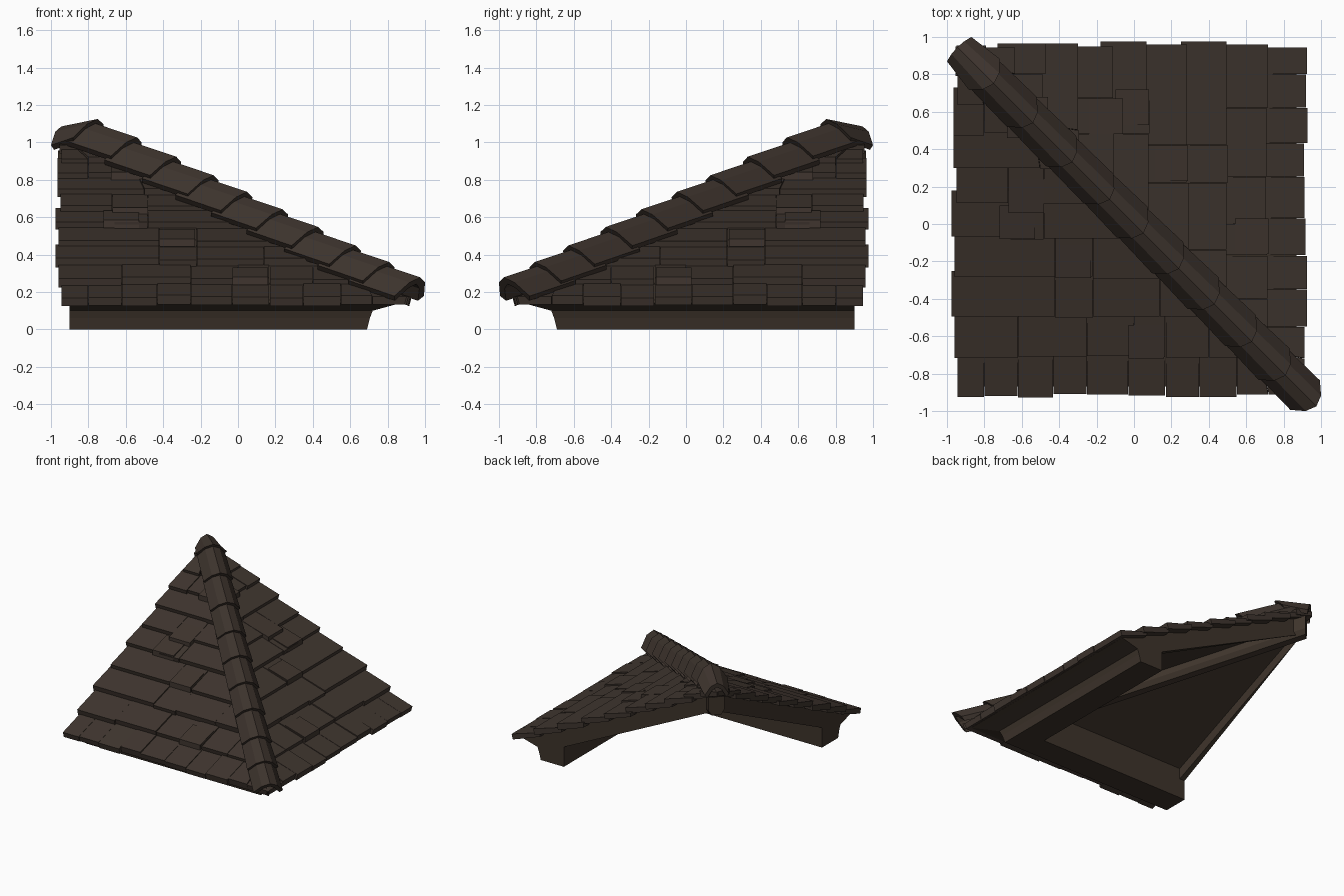
import bpy, bmesh, math, random
from mathutils import Vector

if "Cube" in bpy.data.objects:
    bpy.data.objects.remove(bpy.data.objects["Cube"])

random.seed(4)


def material(name, rgb):
    m = bpy.data.materials.new(name)
    m.diffuse_color = (*rgb, 1)
    m.use_nodes = True
    m.node_tree.nodes["Principled BSDF"].inputs["Base Color"].default_value = m.diffuse_color
    return m


SHINGLE = material("dark brown shingle", (0.050, 0.036, 0.028))
TIMBER = material("dark brown timber", (0.048, 0.034, 0.024))


def surf(y):
    """Height of the front roof slope at depth y."""
    return 0.60 + 0.475 * y


def prism(bm, a, b):
    """Solid between two matching outlines."""
    va = [bm.verts.new(p) for p in a]
    vb = [bm.verts.new(p) for p in b]
    n = len(a)
    bm.faces.new(va)
    bm.faces.new(vb[::-1])
    for i in range(n):
        bm.faces.new((va[i], vb[i], vb[(i + 1) % n], va[(i + 1) % n]))


def finish(bm, name, mat, mirror=False):
    if mirror:  # reflect across the hip diagonal
        for v in bm.verts:
            v.co.x, v.co.y = -v.co.y, -v.co.x
    bmesh.ops.dissolve_degenerate(bm, dist=1e-5, edges=bm.edges[:])
    bmesh.ops.recalc_face_normals(bm, faces=bm.faces[:])
    me = bpy.data.meshes.new(name)
    bm.to_mesh(me)
    bm.free()
    me.materials.append(mat)
    ob = bpy.data.objects.new(name, me)
    bpy.context.collection.objects.link(ob)
    return ob


def run(bm, profile, x0, x1=9.0, gap=0.0):
    """Extrude a (y, z) profile along x, mitred at the hip diagonal."""
    prism(bm, [(min(x0, gap - y), y, z) for y, z in profile],
          [(min(x1, gap - y), y, z) for y, z in profile])


# Shingle layout shared by both slopes: butt y, then joints from left to right
ROWS = [(-0.915, (-0.945, -0.80, -0.62, -0.43, -0.25, -0.03, 0.17, 0.35, 0.55, 0.72)),
        (-0.71, (-0.96, -0.62, -0.25, 0.0, 0.17, 0.40)),
        (-0.50, (-0.975, -0.42, -0.22, 0.14)),
        (-0.28, (-0.96, -0.42, -0.22)),
        (-0.07, (-0.975, -0.66, -0.48)),
        (0.115, (-0.95, -0.67, -0.48)),
        (0.30, (-0.965, -0.50)),
        (0.48, (-0.965, -0.80)),
        (0.65, (-0.945, -0.80)),
        (0.80, (-0.955,))]
# Odd raised shingles: butt y, left end
ODD = [(-0.72, -0.03), (-0.29, -0.42), (-0.08, -0.72), (0.06, -0.67), (0.46, -0.68)]

shingles = []
for r, (yb, joints) in enumerate(ROWS):
    ends = list(joints[1:]) + [9.0]
    for x0, x1 in zip(joints, ends):
        jy = random.uniform(-0.014, 0.008)
        jz = random.uniform(-0.004, 0.007)
        y0, y1 = yb + jy, min(yb + 0.25, 0.95)
        lift = 0.010 + jz
        shingles.append(([(y0, surf(y0) + lift), (y1, surf(y1) - 0.033 + jz),
                          (y1, surf(y1) - 0.07), (y0 + 0.012, surf(y0) - 0.035)],
                         x0, x1 - 0.003))
for y0, x0 in ODD:
    y1 = y0 + 0.18
    shingles.append(([(y0, surf(y0) + 0.022), (y1, surf(y1) - 0.012),
                      (y1, surf(y1) - 0.05), (y0, surf(y0) - 0.02)],
                     x0, x0 + 0.19))

# Deck with soffit and eave beam in one section
DECK = [(-0.87, 0.14), (-0.83, 0.13), (-0.72, 0.10), (-0.705, 0.06), (-0.69, 0.0),
        (-0.48, 0.0), (-0.48, surf(-0.48) - 0.12), (0.90, surf(0.90) - 0.12),
        (0.90, surf(0.90) - 0.04), (-0.87, surf(-0.87) - 0.03)]
# Rafter along the open side edge
RAKE = [(-0.55, surf(-0.55) - 0.10), (-0.55, surf(-0.55) - 0.21),
        (0.90, surf(0.90) - 0.20), (0.90, surf(0.90) - 0.10)]

for side, mir in (("front", False), ("right", True)):
    bm = bmesh.new()
    for prof, x0, x1 in shingles:
        run(bm, prof, x0, x1, 0.01)
    finish(bm, side + "_shingles", SHINGLE, mir)
    bm = bmesh.new()
    run(bm, DECK, -0.90)
    finish(bm, side + "_deck_and_eave", TIMBER, mir)
    bm = bmesh.new()
    run(bm, RAKE, -0.90, -0.85)
    finish(bm, side + "_edge_rafter", TIMBER, mir)


def diag(t, w, z):
    """Point at t along the hip diagonal, w sideways from it."""
    s = w * math.sqrt(0.5)
    return Vector((t + s, -t + s, z))


# Hip rafter under the joint
bm = bmesh.new()
sec = [(-0.06, -0.08), (0.06, -0.08), (0.06, -0.19), (0.035, -0.23),
       (-0.035, -0.23), (-0.06, -0.19)]
prism(bm, [diag(-0.92, w, surf(0.92) + h) for w, h in sec],
      [diag(0.60, w, surf(-0.60) + h) for w, h in sec])
finish(bm, "hip_rafter", TIMBER)

# Overlapping hip caps: folded shell section (sideways, height)
CAP = [(-0.115, -0.10), (-0.06, -0.027), (0, 0), (0.06, -0.027), (0.115, -0.10),
       (0.09, -0.125), (0.045, -0.060), (0, -0.035), (-0.045, -0.060),
       (-0.09, -0.125)]


def cap(bm, t0, z0, t1, z1, lean0, lean1, w0=1.0, w1=0.92):
    prism(bm, [diag(t0 + lean0 * h, w * w0, z0 + h) for w, h in CAP],
          [diag(t1 + lean1 * h, w * w1, z1 + h) for w, h in CAP])


bm = bmesh.new()
for t in (-0.54, -0.33, -0.13, 0.05, 0.24, 0.43, 0.63, 0.81, 0.975):
    z = 0.760 - 0.494 * t
    cap(bm, t, z, t - 0.25, z + 0.494 * 0.25 - 0.04, 0.6, 0.6,
        random.uniform(0.97, 1.03))
finish(bm, "hip_caps", SHINGLE)

# Top cap tipping over the peak
bm = bmesh.new()
cap(bm, -0.75, 1.125, -0.945, 1.085, 0.5, -0.1, 1.02, 0.80)
finish(bm, "peak_cap", SHINGLE)
